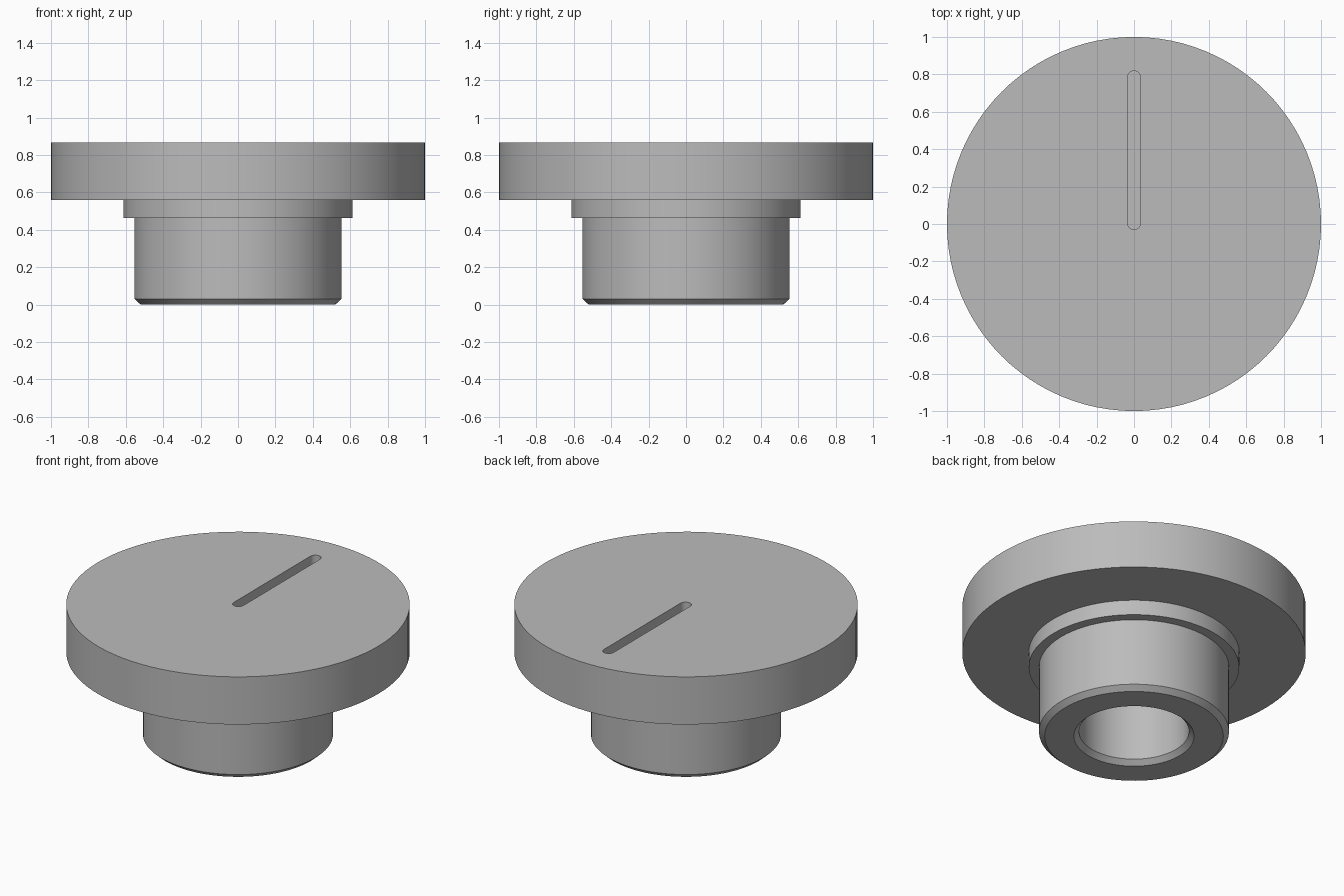
import bpy, bmesh, math

if "Cube" in bpy.data.objects:
    bpy.data.objects.remove(bpy.data.objects["Cube"], do_unlink=True)

grey = bpy.data.materials.new("plain_grey")
grey.use_nodes = True
grey.diffuse_color = (0.5, 0.5, 0.5, 1)
grey.node_tree.nodes["Principled BSDF"].inputs["Base Color"].default_value = (0.5, 0.5, 0.5, 1)


def make_object(name, bm):
    bmesh.ops.recalc_face_normals(bm, faces=bm.faces)
    mesh = bpy.data.meshes.new(name)
    bm.to_mesh(mesh)
    bm.free()
    mesh.materials.append(grey)
    obj = bpy.data.objects.new(name, mesh)
    bpy.context.collection.objects.link(obj)
    return obj


# Flanged knob with stepped hub and chamfered blind bore: (radius, z)
profile = [(0, 0.48), (0.32, 0.48), (0.32, 0.03), (0.35, 0), (0.52, 0), (0.553, 0.03),
           (0.553, 0.463), (0.613, 0.463), (0.613, 0.56), (1, 0.56), (1, 0.866), (0, 0.866)]
bm = bmesh.new()
points = [bm.verts.new((r, 0, z)) for r, z in profile]
lines = [bm.edges.new(pair) for pair in zip(points, points[1:])]
bmesh.ops.spin(bm, geom=points + lines, cent=(0, 0, 0), axis=(0, 0, 1),
               angle=math.tau, steps=96)
bmesh.ops.remove_doubles(bm, verts=bm.verts, dist=0.0001)
# Merge the flat triangle fans into single discs
centres = [v for v in bm.verts if math.hypot(v.co.x, v.co.y) < 0.001]
bmesh.ops.dissolve_verts(bm, verts=centres)
knob = make_object("flanged_knob", bm)

# Round-ended pointer slot cutter
slot_radius, slot_start, slot_end, slot_floor = 0.035, 0.006, 0.784, 0.806
bm = bmesh.new()
outline = []
for centre_y, start in ((slot_end, 0), (slot_start, math.pi)):
    for i in range(13):
        a = start + math.pi * i / 12
        outline.append(bm.verts.new((slot_radius * math.cos(a),
                                     centre_y + slot_radius * math.sin(a), slot_floor)))
base = bm.faces.new(outline)
raised = bmesh.ops.extrude_face_region(bm, geom=[base])["geom"]
bmesh.ops.translate(bm, vec=(0, 0, 0.2),
                    verts=[g for g in raised if isinstance(g, bmesh.types.BMVert)])
cutter = make_object("slot_cutter", bm)
cutter.hide_render = True

# Cut the slot, then smooth the round walls
cut = knob.modifiers.new("pointer_slot", 'BOOLEAN')
cut.operation = 'DIFFERENCE'
cut.solver = 'EXACT'
cut.object = cutter
bpy.ops.object.select_all(action='DESELECT')
knob.select_set(True)
bpy.context.view_layer.objects.active = knob
bpy.ops.object.modifier_apply(modifier=cut.name)
bpy.data.objects.remove(cutter, do_unlink=True)
bpy.ops.object.shade_smooth_by_angle(angle=math.radians(30))
